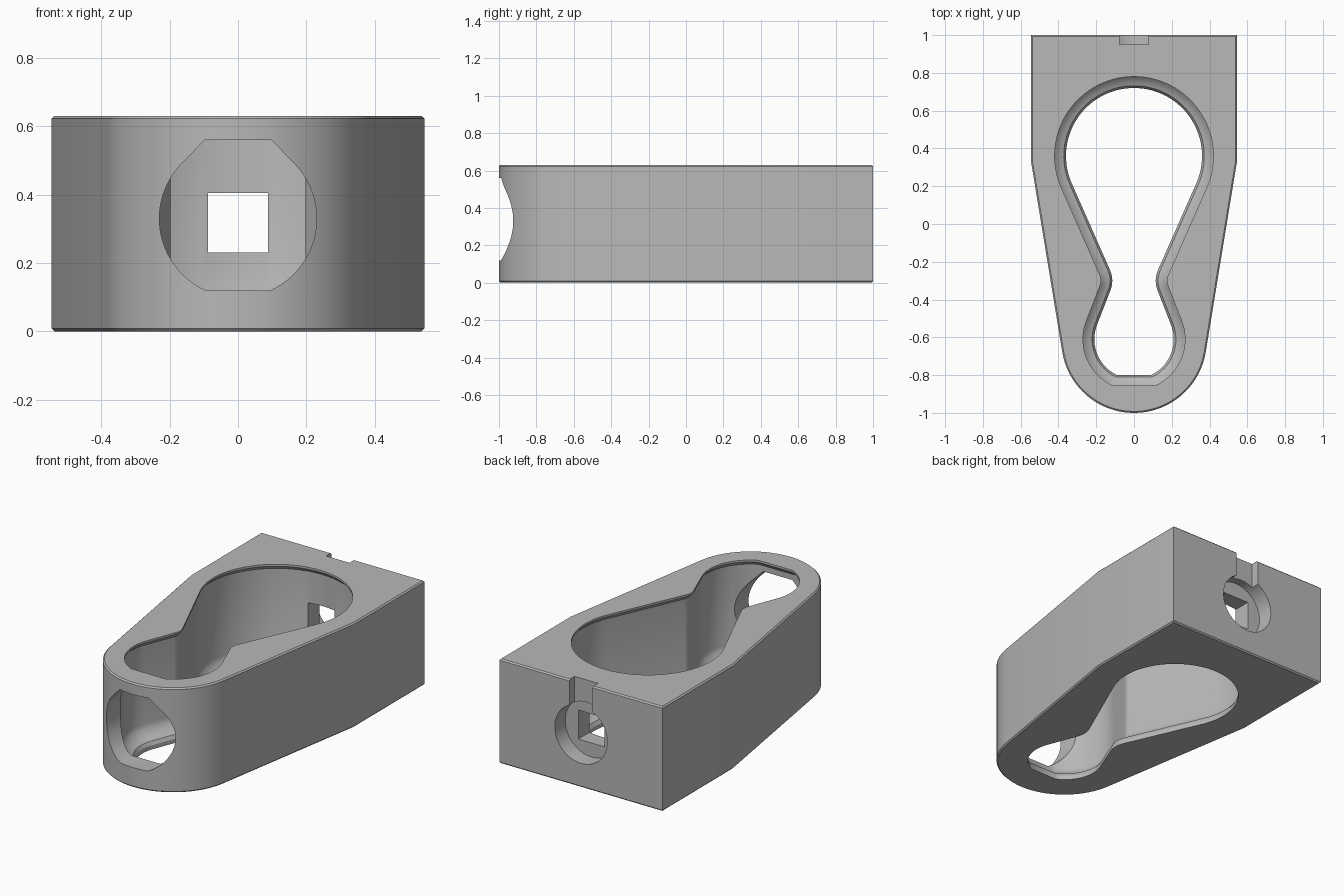
import bpy, bmesh
from math import sin, cos, acos, atan2, radians, pi
from mathutils import Vector

cube = bpy.data.objects.get("Cube")
if cube:
    bpy.data.objects.remove(cube)

grey = bpy.data.materials.new("plain_grey")
grey.use_nodes = True
colour = (0.48, 0.48, 0.48, 1)
grey.diffuse_color = colour
grey.node_tree.nodes["Principled BSDF"].inputs["Base Color"].default_value = colour

HEIGHT = 0.63


def arc(cx, cy, r, a0, a1, n):
    return [(cx + r * cos(a0 + (a1 - a0) * i / n), cy + r * sin(a0 + (a1 - a0) * i / n))
            for i in range(n + 1)]


def mirrored(half):
    """Close a right-hand half outline, listed front to back, with its mirror image."""
    return half + [(-x, y) for x, y in reversed(half) if abs(x) > 1e-5]


def loft(name, rings):
    """Join equal-length rings of 3D points into a closed solid."""
    bm = bmesh.new()
    loops = [[bm.verts.new(p) for p in ring] for ring in rings]
    for a, b in zip(loops, loops[1:]):
        for i in range(len(a)):
            j = (i + 1) % len(a)
            bm.faces.new((a[i], a[j], b[j], b[i]))
    bm.faces.new(loops[0])
    bm.faces.new(loops[-1])
    bmesh.ops.recalc_face_normals(bm, faces=bm.faces)
    mesh = bpy.data.meshes.new(name)
    bm.to_mesh(mesh)
    bm.free()
    obj = bpy.data.objects.new(name, mesh)
    bpy.context.collection.objects.link(obj)
    mesh.materials.append(grey)
    return obj


def body_outline(inset):
    """Square back, tapering sides, round front."""
    cy, r = -0.615, 0.385 - inset
    corner = Vector((0.545 - inset, 0.33))
    d = corner - Vector((0, cy))
    tangent = atan2(d.y, d.x) - acos(r / d.length)
    half = arc(0, cy, r, -pi / 2, tangent, 32)
    half += [tuple(corner), (corner.x, 1 - inset)]
    return mirrored(half)


def keyhole_outline(grow):
    """Large back circle, narrow neck and small front circle with a flat."""
    big, neck, small = Vector((0, 0.36)), Vector((0.255, -0.3)), Vector((0, -0.61))
    rb, rn, rs = 0.36, 0.14, 0.21

    def tangent(c, r, side):
        d = neck - c
        return atan2(d.y, d.x) + side * acos((r + rn) / d.length)

    upper, lower = tangent(big, rb, 1), tangent(small, rs, -1)
    half = arc(small.x, small.y, rs + grow, radians(-65), lower, 24)
    half += arc(neck.x, neck.y, rn - grow, lower + pi, upper + pi, 16)
    half += arc(big.x, big.y, rb + grow, upper, pi / 2, 40)
    return mirrored(half)


def stack(name, outline, levels):
    return loft(name, [[(x, y, z) for x, y in outline(o)] for o, z in levels])


def along_y(name, profile, y0, y1):
    return loft(name, [[(x, y, z) for x, z in profile] for y in (y0, y1)])


def box_profile(w, z0, z1):
    return [(-w, z0), (w, z0), (w, z1), (-w, z1)]


# Outer body with fine chamfers on the top and bottom edges
edge = 0.008
body = stack("clamp_body", body_outline,
             [(edge, 0), (0, edge), (0, HEIGHT - edge), (edge, HEIGHT)])

# Keyhole cavity: bottom lip, sloping ledge, straight wall, narrow top lip
cavity = stack("cavity_cutter", keyhole_outline,
               [(0.0, -0.1), (0.0, 0.025), (0.012, 0.045), (0.03, 0.052),
                (0.055, 0.07), (0.075, 0.095), (0.082, 0.12),
                (0.082, 0.595), (0.06, 0.618), (0.06, HEIGHT + 0.1)])

# Front opening: circle with a flat bottom and a clipped point at the top
zc, r, floor = 0.33, 0.23, radians(-66)
side = arc(0, zc, r, floor, pi / 4, 28) + [(0.097, zc + r)]
front_hole = along_y("front_hole_cutter", mirrored(side), -1.1, -0.65)

# Back: round recess, square through hole and a slot up to the top edge
recess = along_y("recess_cutter", arc(0, 0.32, 0.175, 0, 2 * pi * 47 / 48, 47), 0.9, 1.1)
square = along_y("square_hole_cutter", box_profile(0.088, 0.23, 0.405), 0.6, 1.05)
slot = along_y("slot_cutter", box_profile(0.078, 0.32, 0.8), 0.95, 1.1)

bpy.context.view_layer.objects.active = body
for cutter in (cavity, front_hole, recess, square, slot):
    cutter.hide_render = True
    mod = body.modifiers.new(cutter.name, "BOOLEAN")
    mod.operation = "DIFFERENCE"
    mod.solver = "EXACT"
    mod.object = cutter
    bpy.ops.object.modifier_apply(modifier=mod.name)
    bpy.data.objects.remove(cutter)

for obj in bpy.context.selected_objects:
    obj.select_set(False)
body.select_set(True)
bpy.ops.object.shade_smooth_by_angle(angle=radians(30))
